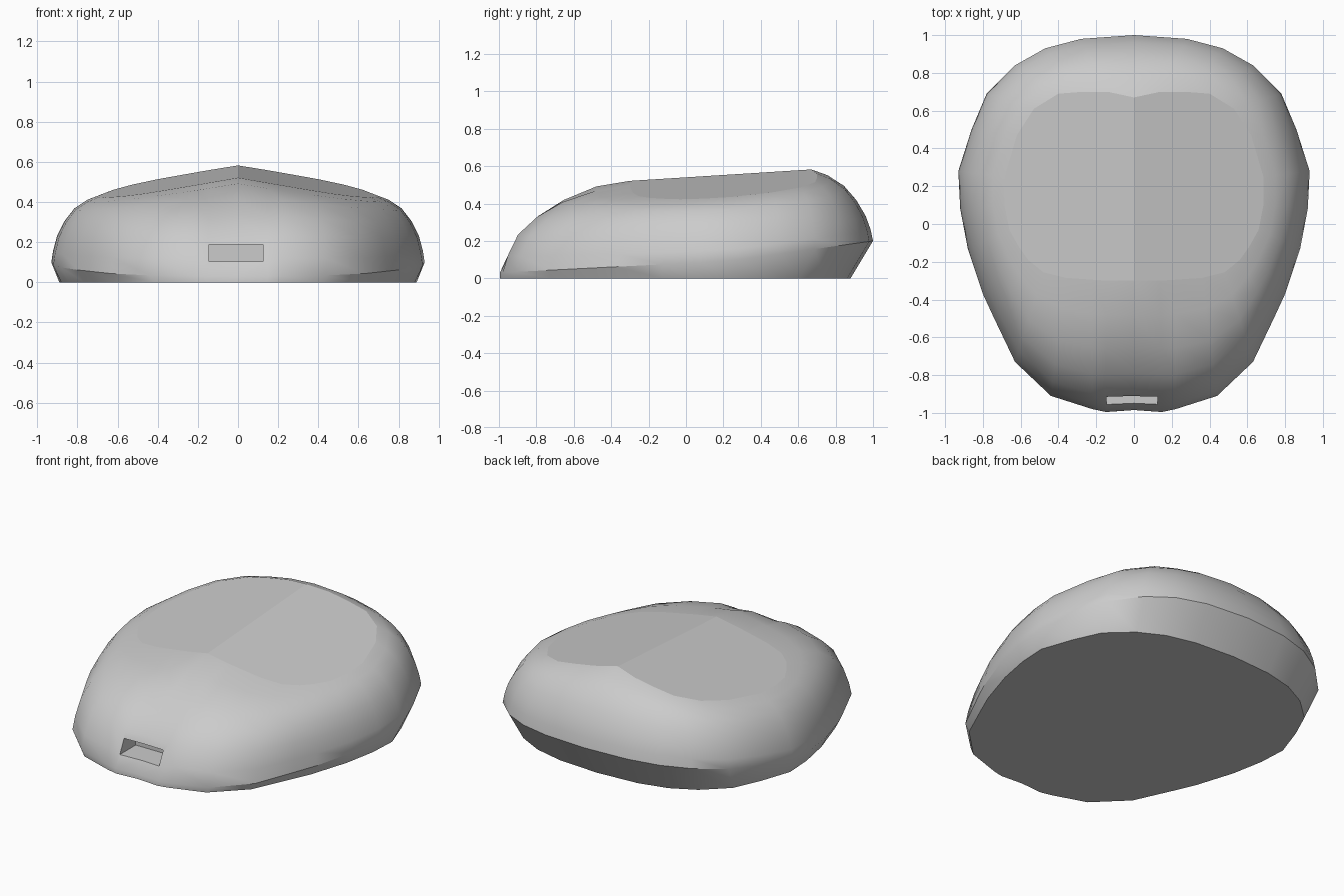
import bpy, bmesh

if "Cube" in bpy.data.objects:
    bpy.data.objects.remove(bpy.data.objects["Cube"])

# Half outlines seen from above, back to front: widest girth and flat roof
GIRTH = [(0, 1), (.28, .98), (.47, .93), (.63, .84), (.78, .69), (.86, .5), (.93, .28),
         (.92, .08), (.88, -.13), (.8, -.37), (.74, -.5), (.63, -.73), (.44, -.91),
         (.22, -.98), (.15, -.995), (0, -.985)]
ROOF = [(0, .67), (.14, .7), (.27, .7), (.4, .69), (.53, .61), (.62, .47), (.685, .25),
        (.685, .1), (.66, -.03), (.61, -.12), (.56, -.19), (.48, -.255), (.36, -.285),
        (.22, -.295), (.14, -.3), (0, -.3)]
N = len(GIRTH)


def girth_z(y):
    return .03 + .065 * (y + 1) / 1.28 if y < .28 else .1 + .1 * (y - .28) / .72


def roof_z(x, y):
    return .54 + .063 * y - .175 * abs(x)


def wall_point(i, t, rise_back, rise_front):
    (gx, gy), (rx, ry) = GIRTH[i], ROOF[i]
    w = min(1, max(0, (1 - gy) / 1.6))
    f = rise_back + (rise_front - rise_back) * w
    z0, z1 = girth_z(gy), roof_z(rx, ry)
    x, y, z = gx + (rx - gx) * t, gy + (ry - gy) * t, z0 + (z1 - z0) * f
    if i >= N - 2 and 0 < t < .5:      # shallow dent above the slot
        y += .012
        z -= .02
    return x, y, z


# Rings from base to roof, right half then mirrored to close the loop
halves = [[(x * .957, y * .88 if y > 0 else y, 0) for x, y in GIRTH]]
for ring in [(0, 0, 0), (.04, .16, .2), (.12, .35, .45), (.27, .57, .66),
             (.47, .77, .835), (.74, .92, .94), (1, 1, 1)]:
    halves.append([wall_point(i, *ring) for i in range(N)])

bm = bmesh.new()
rings = []
for half in halves:
    loop = half + [(-x, y, z) for x, y, z in half[-2:0:-1]]
    rings.append([bm.verts.new(p) for p in loop])
for a, b in zip(rings, rings[1:]):
    for i in range(len(a)):
        j = (i + 1) % len(a)
        bm.faces.new((a[i], a[j], b[j], b[i]))
# Underside and the two roof planes meeting at the ridge
top = rings[-1]
flat = [bm.faces.new(rings[0]), bm.faces.new(top[:N]), bm.faces.new(top[N - 1:] + top[:1])]
bmesh.ops.recalc_face_normals(bm, faces=bm.faces)
for face in flat:
    for e in face.edges:
        e.smooth = False
mesh = bpy.data.meshes.new("body")
bm.to_mesh(mesh)
bm.free()
body = bpy.data.objects.new("body", mesh)
bpy.context.collection.objects.link(body)

# Slot in the front face
bpy.ops.mesh.primitive_cube_add(size=1, location=(-.01, -.95, .145))
cutter = bpy.context.object
cutter.name = "slot_cutter"
cutter.scale = (.27, .3, .085)
cutter.hide_render = True
mod = body.modifiers.new("slot", 'BOOLEAN')
mod.operation = 'DIFFERENCE'
mod.solver = 'EXACT'
mod.object = cutter
bpy.ops.object.select_all(action='DESELECT')
body.select_set(True)
bpy.context.view_layer.objects.active = body
bpy.ops.object.modifier_apply(modifier=mod.name)
bpy.data.objects.remove(cutter)
bpy.ops.object.shade_smooth_by_angle(angle=.6, keep_sharp_edges=True)
